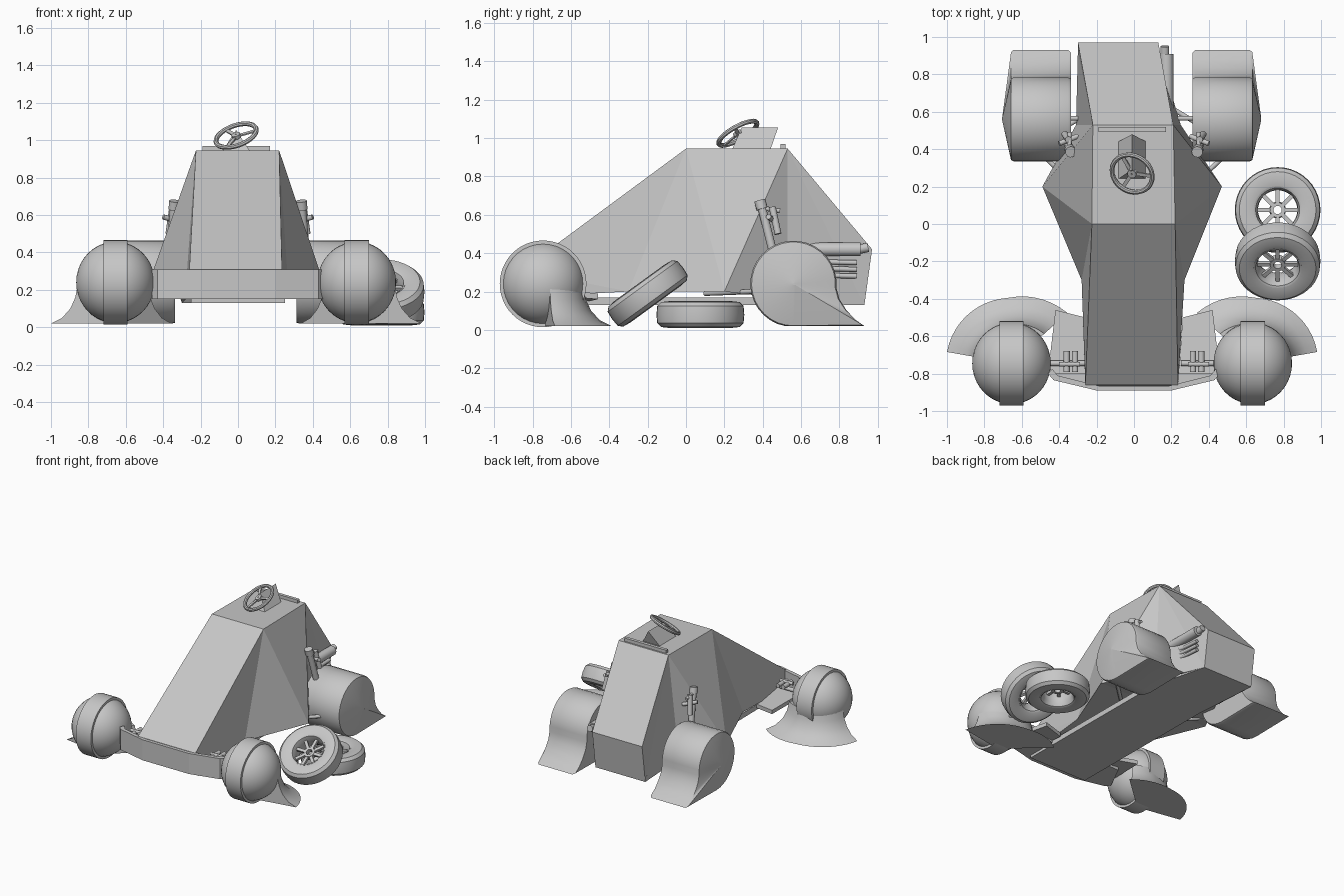
import bpy, bmesh, math
from math import sin, cos, pi
from mathutils import Vector, Matrix

if "Cube" in bpy.data.objects:
    bpy.data.objects.remove(bpy.data.objects["Cube"], do_unlink=True)

grey = bpy.data.materials.new("plain_grey")
grey.use_nodes = True
GREY = (0.57, 0.57, 0.57, 1)
grey.diffuse_color = GREY
grey.node_tree.nodes["Principled BSDF"].inputs["Base Color"].default_value = GREY


def finish(name, bm, smooth=False, matrix=None):
    bmesh.ops.recalc_face_normals(bm, faces=bm.faces)
    if matrix:
        bm.transform(matrix)
    me = bpy.data.meshes.new(name)
    bm.to_mesh(me)
    bm.free()
    ob = bpy.data.objects.new(name, me)
    bpy.context.collection.objects.link(ob)
    me.materials.append(grey)
    if smooth:
        bpy.ops.object.select_all(action='DESELECT')
        ob.select_set(True)
        bpy.context.view_layer.objects.active = ob
        bpy.ops.object.shade_smooth_by_angle(angle=math.radians(35))
    return ob


def loft(name, rings, closed=False, smooth=True, matrix=None):
    """Skin closed loops of points, capping the ends unless it closes on itself."""
    bm = bmesh.new()
    vs = [[bm.verts.new(p) for p in ring] for ring in rings]
    n = len(vs[0])
    for i in range(len(vs) if closed else len(vs) - 1):
        a, b = vs[i], vs[(i + 1) % len(vs)]
        for j in range(n):
            bm.faces.new((a[j], a[(j + 1) % n], b[(j + 1) % n], b[j]))
    if not closed:
        bm.faces.new(vs[0])
        bm.faces.new(vs[-1])
    return finish(name, bm, smooth, matrix)


def lathe(name, profile, matrix, steps=40):
    rings = [[(r * cos(t), r * sin(t), z) for r, z in profile]
             for t in (2 * pi * i / steps for i in range(steps))]
    return loft(name, rings, closed=True, matrix=matrix)


def rod(name, p, q, r, r2=None, sides=14):
    p, q = Vector(p), Vector(q)
    d = q - p
    m = Matrix.Translation((p + q) / 2) @ d.to_track_quat('Z', 'Y').to_matrix().to_4x4()
    bm = bmesh.new()
    bmesh.ops.create_cone(bm, cap_ends=True, segments=sides, radius1=r,
                          radius2=r2 or r, depth=d.length)
    return finish(name, bm, True, m)


def box(name, centre, size, matrix=Matrix()):
    bm = bmesh.new()
    bmesh.ops.create_cube(bm, size=1)
    return finish(name, bm, False, matrix @ Matrix.Translation(centre) @ Matrix.Diagonal((*size, 1)))


def prism(name, outline, z0, z1):
    return loft(name, [[(x, y, z) for x, y in outline] for z in (z0, z1)], smooth=False)


# Faceted body cover: name -> (right x, left x, y, z)
pts = {
    "deck_front": (.22, -.225, 0, .945), "deck_back": (.21, -.22, .53, .945),
    "nose_top": (.235, -.26, -.86, .31), "nose_low": (.235, -.26, -.87, .17),
    "waist": (.27, -.28, -.3, .2), "hip": (.47, -.49, .2, .2),
    "rear_low": (.25, -.31, .53, .16),
    "tail_top": (.13, -.30, .97, .42), "tail_low": (.13, -.30, .93, .13),
}
bm = bmesh.new()
side = [{k: bm.verts.new((p[i], p[2], p[3])) for k, p in pts.items()} for i in (0, 1)]
for s in side:
    for tri in ("deck_front nose_top waist", "nose_top nose_low waist", "deck_front waist hip",
                "deck_front hip deck_back", "deck_back hip rear_low",
                "deck_back rear_low tail_low", "deck_back tail_low tail_top"):
        bm.faces.new([s[k] for k in tri.split()])
loop = ("deck_front nose_top nose_low waist hip rear_low tail_low tail_top "
        "deck_back deck_front").split()
for a, b in zip(loop, loop[1:]):
    bm.faces.new((side[0][a], side[0][b], side[1][b], side[1][a]))
finish("body_cover", bm)

# Floor tray, and a low bar on the rear of the deck
prism("floor_tray", [(-.25, -.84), (.25, -.84), (.24, .5), (.13, .93), (-.30, .93), (-.26, .4)], .13, .17)
box("deck_bar", (-.01, .505, .955), (.36, .025, .03))

# Front bumper: thin wall swept back at its ends
path = [(-.46, -.80), (-.43, -.835), (-.2, -.89), (.2, -.89), (.43, -.835), (.46, -.80)]
loft("front_bumper", [[(x, y, .17), (x, y, .31), (x * .95, y + .025, .31), (x * .95, y + .025, .17)]
                      for x, y in path], smooth=False)
prism("bumper_tray", path + [(.36, -.6), (-.36, -.6)], .15, .18)

for s, tag in ((1, "left"), (-1, "right")):
    # Front wheel cover: ball, raised centre band and flared rear skirt
    cx, cy, cz = s * .645 - .01, -.745, .24
    bm = bmesh.new()
    bmesh.ops.create_uvsphere(bm, u_segments=36, v_segments=20, radius=1)
    finish(tag + "_front_wheel_cover", bm, True,
           Matrix.Translation((cx, cy, cz)) @ Matrix.Diagonal((.21, .218, .218, 1)) @ Matrix.Rotation(pi / 2, 4, 'Y'))
    rod(tag + "_front_cover_band", (cx - .065, cy, cz), (cx + .065, cy, cz), .226, sides=48)
    flare = [(.04, .02), (.35, .02), (.29, .05), (.245, .1), (.218, .16), (.205, .23), (.04, .23)]
    rings = []
    for i in range(19):
        t = i / 18
        a = math.radians(10 + 128 * t)
        grow = 1 + .15 * max(0, t - .6) / .4
        rings.append([(cx + s * r * grow * cos(a), cy + r * grow * sin(a), z) for r, z in flare])
    loft(tag + "_front_skirt", rings)

    # Sloped wing plate joining the front cover to the body
    wing = [(.24, -.80, .22), (.46, -.80, .22), (.42, -.46, .19), (.26, -.5, .18)]
    loft(tag + "_front_wing", [[(s * x, y, z + h) for x, y, z in wing] for h in (0, -.03)], smooth=False)

    # Rear wheel cover: drum with tail flap and shallow pointed outer face
    oy, oz, rad = .56, .24, .225
    arc = [(oy + rad * cos(a), oz + rad * sin(a)) for a in (math.radians(-5 + 11 * i) for i in range(26))]
    prof = arc + [(.93, .02), (.88, .055), (.835, .105), (.80, .16)]
    rings = []
    for x, k in ((.325, .96), (.34, 1), (.632, 1), (.645, .97), (.692, .03)):
        rings.append([(s * x - .0125, oy + (y - oy) * k, max(.02, oz + (z - oz) * k)) for y, z in prof])
    loft(tag + "_rear_wheel_cover", rings)

    # Rear dampers, arms and axle
    rod(tag + "_rear_damper", (s * .36, .45, .42), (s * .34, .39, .66), .022)
    rod(tag + "_rear_damper_cap", (s * .342, .397, .63), (s * .338, .385, .675), .03)
    rod(tag + "_rear_damper_reservoir", (s * .37, .48, .5), (s * .35, .45, .64), .018)
    rod(tag + "_rear_damper_link", (s * .30, .47, .56), (s * .40, .43, .59), .014)
    rod(tag + "_rear_damper_pin", (s * .345, .37, .64), (s * .345, .49, .62), .012)
    rod(tag + "_axle", (s * .1, .565, .235), (s * .4, .565, .235), .012)
    rod(tag + "_rear_arm", (s * .2, .1, .19), (s * .48, .36, .2), .013)
    rod(tag + "_rear_arm_rear", (s * .2, .62, .18), (s * .4, .5, .2), .013)

    # Small paired front pedals on the wing
    for x in (.315, .36):
        rod(tag + "_front_link", (s * x, -.79, .27), (s * x, -.68, .27), .017)
    rod(tag + "_front_link_bar", (s * .29, -.75, .28), (s * .4, -.75, .28), .012)
    rod(tag + "_front_axle", (s * .25, -.745, .235), (s * .48, -.745, .235), .015)

# Exhaust can and side pipes
rod("exhaust", (.175, .55, .42), (.175, .91, .42), .036, sides=24)
rod("exhaust_tip", (.165, .9, .42), (.165, .95, .43), .024)
for z in (.28, .315, .35):
    rod("side_pipe", (.175, .7, z + .005), (.165, .89, z), .013)


# Loose spare wheels: tyre, rim, spokes and hub
def spare_wheel(name, m):
    lathe(name + "_tyre", [(.122, -.06), (.16, -.07), (.205, -.065), (.225, -.045), (.229, 0),
                           (.225, .045), (.205, .065), (.16, .07), (.122, .06)], m)
    lathe(name + "_rim", [(.128, -.064), (.128, .064), (.118, .06), (.108, .03), (.105, -.03), (.118, -.06)], m)
    lathe(name + "_hub", [(.022, 0), (.022, .035), (.04, .035), (.045, 0)], m, 20)
    for i in range(8):
        box(name + "_spoke", (.075, 0, .022), (.075, .022, .02), m @ Matrix.Rotation(i * pi / 4, 4, 'Z'))


spare_wheel("flat_spare", Matrix.Translation((.768, .075, .08)))
spare_wheel("leaning_spare", Matrix.Translation((.768, -.2, .19)) @ Matrix.Rotation(math.radians(36), 4, 'X'))

# Steering wheel, tilted to the front and side
normal = Vector((-.3, -.47, .83))
sm = Matrix.Translation((-.01, .27, 1.025)) @ normal.to_track_quat('Z', 'Y').to_matrix().to_4x4()
lathe("steering_rim", [(.113 + .013 * cos(a), .013 * sin(a)) for a in (i * pi / 4 for i in range(8))], sm)
lathe("steering_hub", [(.004, -.012), (.004, .008), (.024, .008), (.024, -.012)], sm, 16)
for i in range(3):
    box("steering_spoke", (.062, 0, -.004), (.09, .02, .008), sm @ Matrix.Rotation(i * 2 * pi / 3 + .5, 4, 'Z'))
rod("steering_column", (.01, .32, .94), (-.005, .28, 1.01), .012)

# Tent-shaped bracket behind the steering wheel
loft("column_bracket", [[(-.085, .24, .94), (.065, .24, .94), (-.01, .29, 1.055)],
                        [(-.085, .44, .94), (.065, .44, .94), (-.01, .48, 1.055)]], smooth=False)
